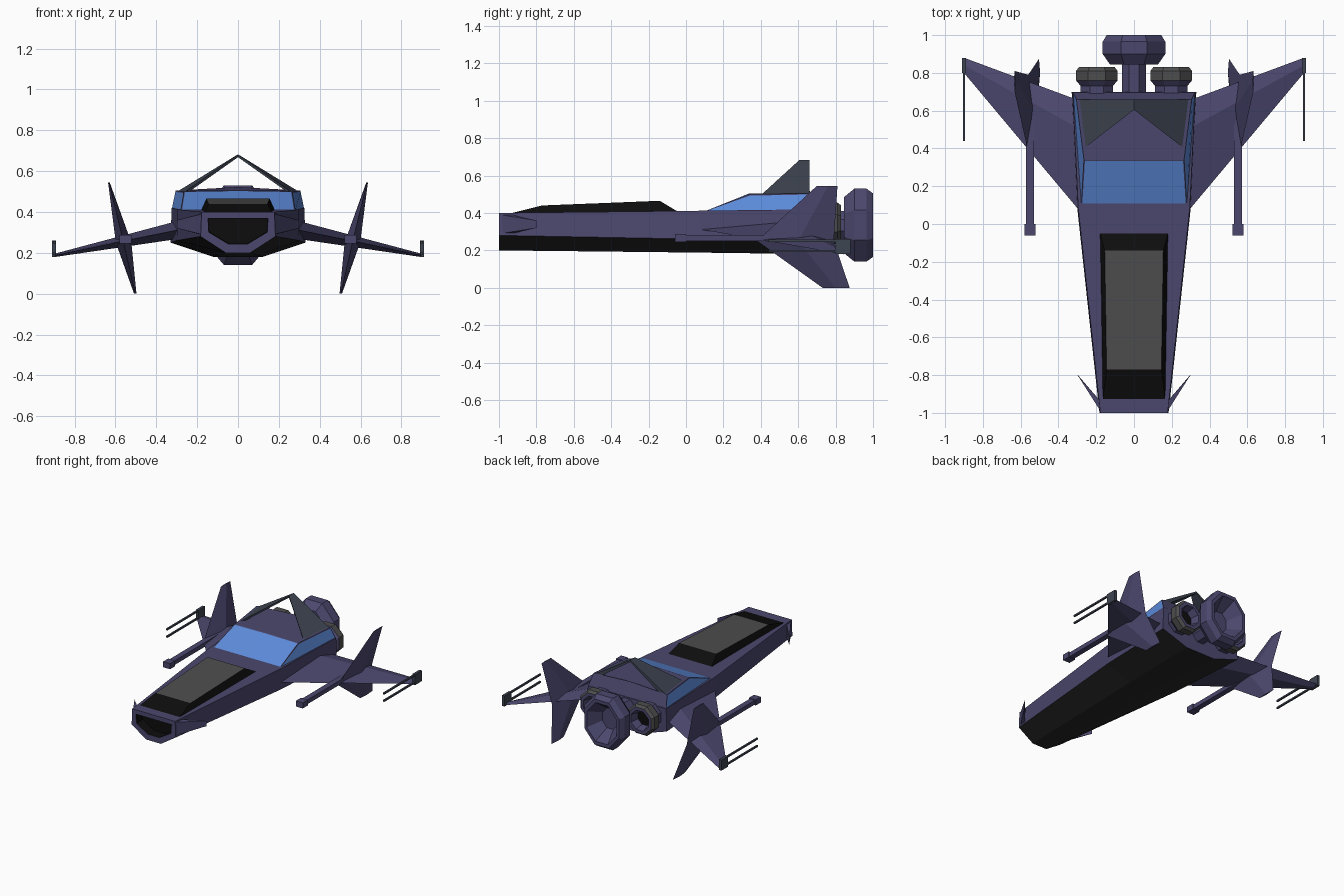
import bpy, bmesh, math
from mathutils import Vector

if "Cube" in bpy.data.objects:
    bpy.data.objects.remove(bpy.data.objects["Cube"])


def material(name, r, g, b):
    m = bpy.data.materials.new(name)
    m.diffuse_color = (r, g, b, 1)
    m.use_nodes = True
    m.node_tree.nodes["Principled BSDF"].inputs["Base Color"].default_value = m.diffuse_color
    return m


PURPLE = material("hull purple", 0.070, 0.064, 0.155)
BLUE = material("glass blue", 0.110, 0.265, 0.720)
SLATE = material("slate grey", 0.048, 0.058, 0.082)
GREY = material("panel grey", 0.075, 0.075, 0.075)
BLACK = material("black", 0.004, 0.004, 0.004)
DARK = material("belly dark", 0.020, 0.020, 0.020)


def finish(name, bm, mats, mirror=False):
    me = bpy.data.meshes.new(name)
    bm.to_mesh(me)
    bm.free()
    for m in mats:
        me.materials.append(m)
    ob = bpy.data.objects.new(name, me)
    bpy.context.collection.objects.link(ob)
    if mirror:
        ob.modifiers.new("mirror", 'MIRROR').use_mirror_merge = False
    return ob


def loft(rings, caps=True, closed=False):
    """Skin a list of equal-length rings of points."""
    bm = bmesh.new()
    vs = [[bm.verts.new(p) for p in ring] for ring in rings]
    n = len(rings[0])
    pairs = list(zip(vs, vs[1:]))
    if closed:
        pairs.append((vs[-1], vs[0]))
    for k, (a, b) in enumerate(pairs):
        for i in range(n):
            j = (i + 1) % n
            f = bm.faces.new((a[i], a[j], b[j], b[i]))
            f.material_index = 0
    if caps and not closed:
        bm.faces.new(vs[0])
        bm.faces.new(vs[-1])
    bmesh.ops.recalc_face_normals(bm, faces=bm.faces)
    bm.normal_update()
    return bm


def box(name, lo, hi, mat, mirror=True):
    rings = [[(lo[0], y, lo[2]), (hi[0], y, lo[2]), (hi[0], y, hi[2]), (lo[0], y, hi[2])]
             for y in (lo[1], hi[1])]
    return finish(name, loft(rings), [mat], mirror)


# Hull: three six-sided sections, dark belly, recessed nose intake
def section(y, wt, wm, wb, zt, zm, zb):
    return [(-wt, y, zt), (wt, y, zt), (wm, y, zm), (wb, y, zb), (-wb, y, zb), (-wm, y, zm)]


bm = loft([section(-1.0, .178, .183, .06, .40, .28, .20),
           section(.08, .295, .30, .10, .412, .26, .188),
           section(.70, .325, .33, .12, .42, .25, .18)])
for f in bm.faces:
    if f.normal.z < -0.3:
        f.material_index = 1
nose = next(f for f in bm.faces if f.normal.y < -0.9)
bmesh.ops.inset_individual(bm, faces=[nose], thickness=.045)
bmesh.ops.inset_individual(bm, faces=[nose], thickness=.003)
for v in nose.verts:
    v.co.y += .07
nose.material_index = 2
for e in nose.edges:
    for f in e.link_faces:
        f.material_index = 2
finish("hull", bm, [PURPLE, DARK, BLACK])

# Raised bonnet hatch with grey centre panel
bm = loft([[(-.165, -.93, .40), (.165, -.93, .40), (.182, -.04, .405), (-.182, -.04, .405)],
           [(-.145, -.77, .44), (.145, -.77, .44), (.155, -.14, .465), (-.155, -.14, .465)]])
for f in bm.faces:
    if f.normal.z > .98 and f.calc_center_median().z > .44:
        f.material_index = 1
finish("bonnet_hatch", bm, [BLACK, GREY])

# Cabin: peaked roof, glazed front and sides
bm = loft([[(-.28, .09, .405), (0, .09, .405), (.28, .09, .405),
            (.325, .70, .41), (0, .70, .41), (-.325, .70, .41)],
           [(-.265, .34, .50), (0, .34, .505), (.265, .34, .50),
            (.305, .66, .505), (0, .66, .522), (-.305, .66, .505)]])
for f in bm.faces:
    n = f.normal
    if (n.y < -.2 and abs(n.x) < .3) or abs(n.x) > .5:
        f.material_index = 1
glass = [f for f in bm.faces if f.material_index == 1]
for group in ([f for f in glass if abs(f.normal.x) < .3],
              [f for f in glass if f.normal.x > .5], [f for f in glass if f.normal.x < -.5]):
    if group:
        new = bmesh.ops.inset_region(bm, faces=group, thickness=.008)
        for f in new["faces"]:
            f.material_index = 0
finish("cabin", bm, [PURPLE, BLUE])

# Roof spoiler: two blades meeting in an inverted V
finish("roof_spoiler", loft([
    [(.265, .40, .495), (.305, .66, .495), (.25, .66, .495), (.245, .42, .495)],
    [(0, .605, .682), (0, .66, .682), (0, .66, .668), (0, .605, .668)]]), [SLATE], True)


# Wings, fins: diamond-section blades (leading, outer, trailing, inner)
def diamond(x, z, y0, ym, y1, dx, dz):
    return [(x, y0, z), (x + dx, ym, z + dz), (x, y1, z), (x - dx, ym, z - dz)]


finish("wing", loft([diamond(.28, .315, .06, .50, .65, 0, .045),
                     diamond(.90, .187, .80, .84, .88, 0, .008)]), [PURPLE], True)
finish("wing_fin", loft([diamond(.503, 0, .73, .80, .875, .006, 0),
                         diamond(.56, .25, .38, .60, .79, .038, 0),
                         diamond(.632, .545, .70, .76, .81, .004, 0)]), [PURPLE], True)

# Nose canards: thin vertical blades sweeping outwards
finish("nose_canard", loft([
    [(.178, -.99, .39), (.178, -.99, .29), (.185, -.93, .29), (.185, -.93, .39)],
    [(.297, -.80, .36), (.297, -.80, .32), (.299, -.80, .32), (.299, -.80, .36)]]),
    [PURPLE], True)

# Long wing cannons and wing-tip guns
box("cannon_barrel", (.53, -.01, .25), (.572, .55, .282), PURPLE)
box("cannon_muzzle", (.522, -.06, .245), (.58, .0, .287), PURPLE)
box("wing_tip_mount", (.89, .80, .18), (.91, .88, .26), SLATE)
for i, z in enumerate((.19, .245)):
    box("tip_gun_%d" % (i + 1), (.894, .44, z), (.906, .82, z + .012), SLATE)


# Engines: eight-sided turned profiles of (radius, y)
def turned(profile, cx, cz, sx=1.0):
    rings = []
    for r, y in profile:
        r /= math.cos(math.pi / 8)
        rings.append([(cx + sx * r * math.cos(a), y, cz + r * math.sin(a))
                      for a in (math.pi / 8 + k * math.pi / 4 for k in range(8))])
    return loft(rings)


finish("main_engine", turned([(.075, .69), (.075, .845), (.15, .845), (.195, .90), (.195, .965),
                              (.17, 1.0), (.145, 1.0), (.075, .90)], 0, .335, .85), [PURPLE])

bm = turned([(.085, .69), (.085, .73), (.11, .76), (.11, .81), (.095, .83),
             (.072, .83), (.055, .77)], .197, .345)
for f in bm.faces:
    c = f.calc_center_median()
    r = math.hypot(c.x - .197, c.z - .345)
    if r > .10 and c.y > .75:
        f.material_index = 1
    elif r < .04 and c.y > .75:
        f.material_index = 2
finish("side_engine", bm, [PURPLE, GREY, BLACK], True)
